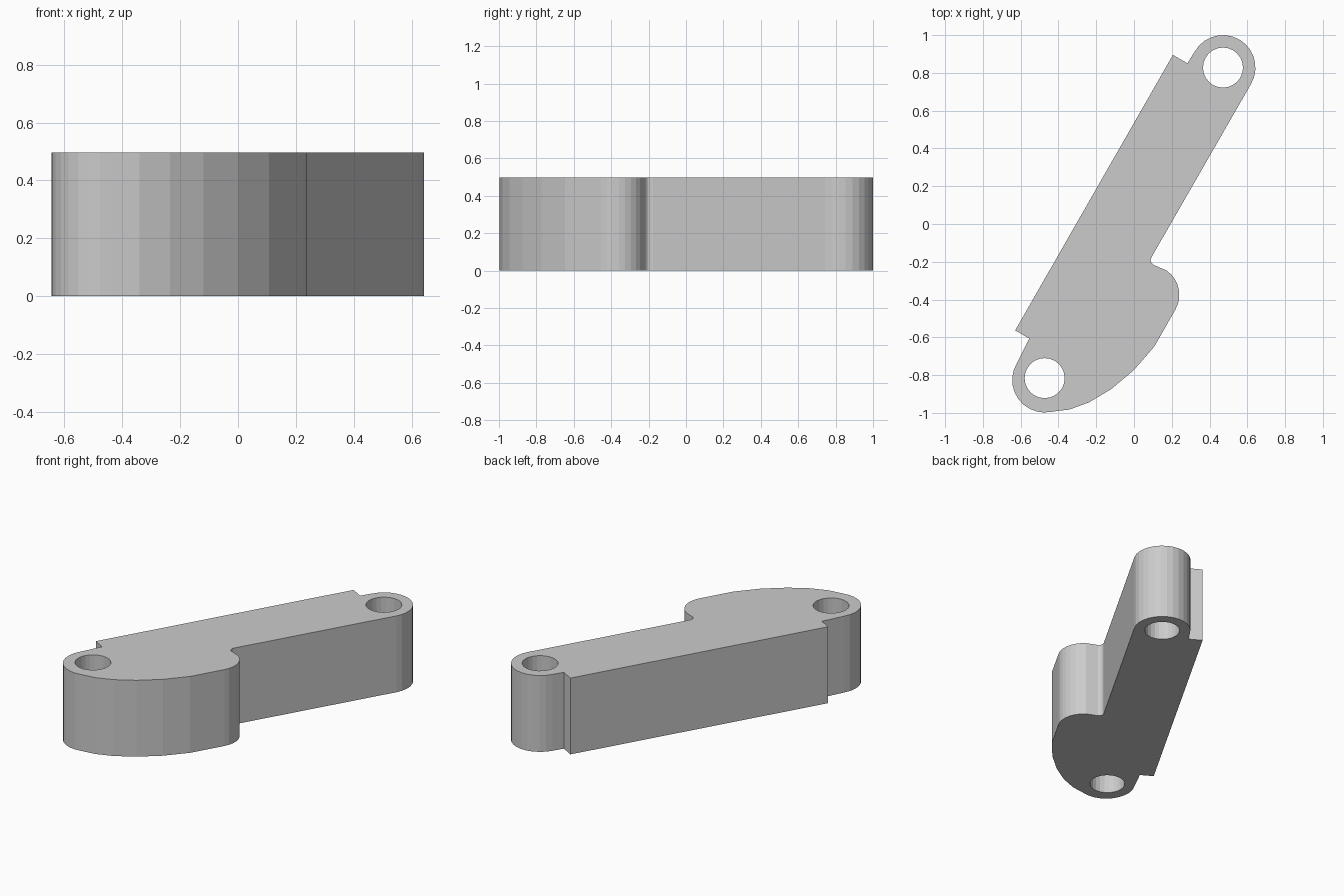
import bpy
from math import sin, cos, radians

if "Cube" in bpy.data.objects:
    bpy.data.objects.remove(bpy.data.objects["Cube"])

HEIGHT = 0.497
UPPER, LOWER = (0.471, 0.828), (-0.473, -0.826)


def arc(center, radius, start, end, steps):
    angles = [radians(start + (end - start) * i / steps) for i in range(steps + 1)]
    return [(center[0] + radius * cos(a), center[1] + radius * sin(a)) for a in angles]


# Outline, clockwise from the upper notched corner
outline = [(0.206, 0.895), (0.283, 0.851)]
outline += arc(UPPER, 0.172, 150, -30, 14)              # upper eye
outline += [(0.092, -0.177), (0.088, -0.191), (0.092, -0.206), (0.104, -0.217)]
outline += arc((0.083, -0.375), 0.157, 55, -30, 7)      # side lobe
outline += [(0.108, -0.648), (0.0, -0.773), (-0.119, -0.873),
            (-0.235, -0.943), (-0.341, -0.982)]         # swept belly
outline += arc(LOWER, 0.172, -78, -210, 10)             # lower eye
outline += [(-0.555, -0.606), (-0.629, -0.563)]

# Filled profile with two pin holes, extruded upward
curve = bpy.data.curves.new("link_profile", "CURVE")
curve.dimensions = "2D"
curve.fill_mode = "BOTH"
curve.extrude = HEIGHT / 2
holes = [arc(c, 0.106, 0, 345, 23) for c in (UPPER, (-0.473, -0.816))]
for loop in [outline] + holes:
    spline = curve.splines.new("POLY")
    spline.points.add(len(loop) - 1)
    for point, (x, y) in zip(spline.points, loop):
        point.co = (x, y, 0, 1)
    spline.use_cyclic_u = True

link = bpy.data.objects.new("link_arm", curve)
bpy.context.collection.objects.link(link)
link.location.z = HEIGHT / 2
bpy.context.view_layer.objects.active = link
link.select_set(True)
bpy.ops.object.convert(target="MESH")

# Consistent outward normals and flat faces
import bmesh
bm = bmesh.new()
bm.from_mesh(link.data)
bmesh.ops.remove_doubles(bm, verts=bm.verts, dist=1e-5)
bmesh.ops.recalc_face_normals(bm, faces=bm.faces)
for face in bm.faces:
    face.smooth = False
bm.to_mesh(link.data)
bm.free()
